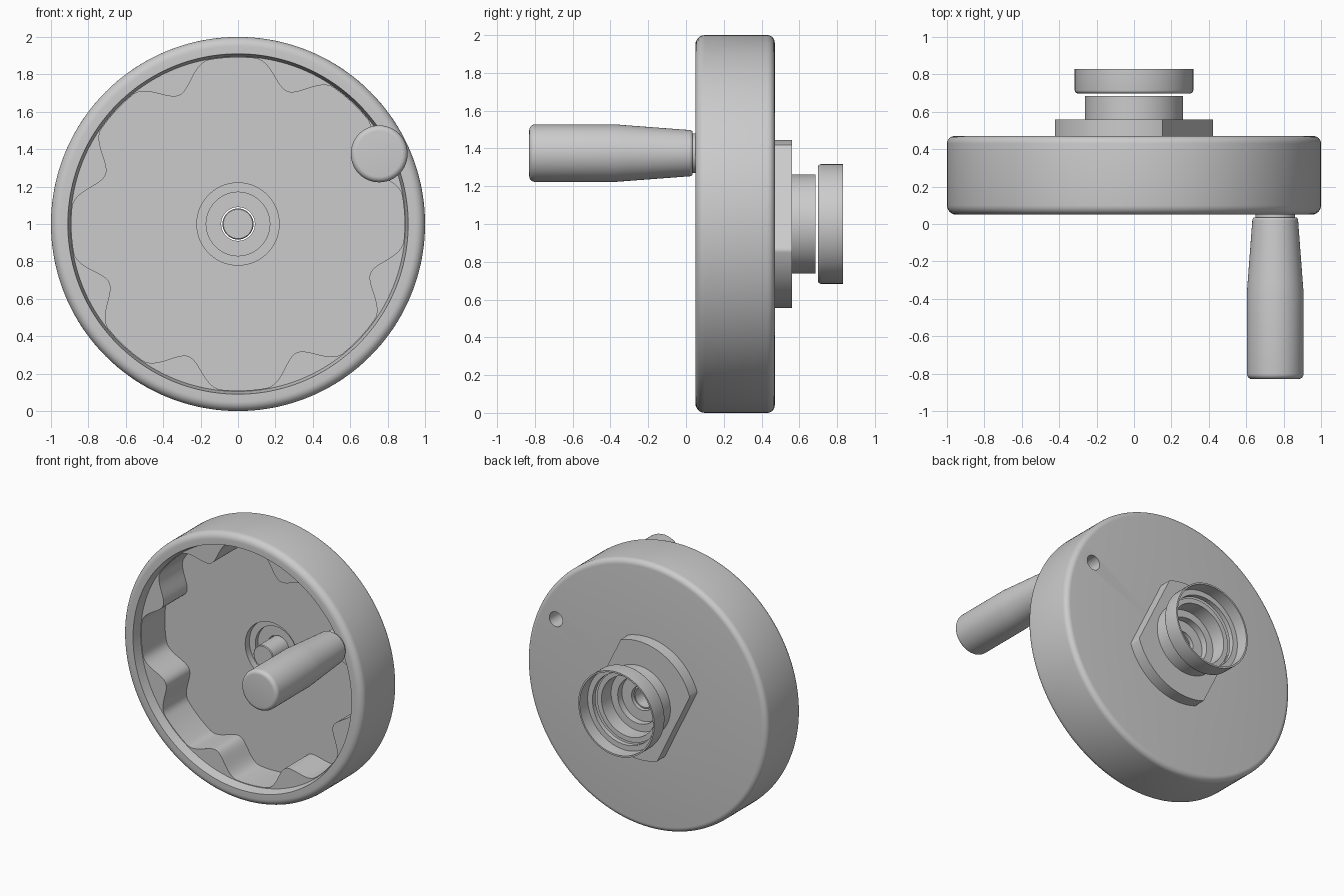
import bpy, bmesh, math
from math import pi, sin, cos, radians

if "Cube" in bpy.data.objects:
    bpy.data.objects.remove(bpy.data.objects["Cube"])

CENTRE = (0, 0, 1)
GRIP = (0.755, 0, 1.375)


def scallop(a):
    # pocket wall: eight rounded bumps between flat lobes
    t = (a - radians(24.5) + pi / 8) % (pi / 4) - pi / 8
    u = min(abs(t) / radians(14.5), 1)
    return 0.755 + 0.135 * (1 - cos(pi * u)) / 2


def flats(a):
    # round boss with two parallel flats
    return min(0.445, 0.32 / max(abs(cos(a - radians(26))), 1e-4))


def fillet(r, y, rad, a0, a1, steps=6):
    # arc of (radius, y) points around a corner centre
    return [(r + rad * cos(radians(a0 + (a1 - a0) * i / steps)),
             y + rad * sin(radians(a0 + (a1 - a0) * i / steps))) for i in range(steps + 1)]


def smooth(ob):
    bpy.ops.object.select_all(action='DESELECT')
    bpy.context.view_layer.objects.active = ob
    ob.select_set(True)
    bpy.ops.object.shade_smooth_by_angle(angle=radians(30))


def lathe(name, profile, loc, n=96, closed=False):
    # spin (radius, y) pairs about the y axis; radius may be a function of angle
    bm = bmesh.new()
    rings = []
    for r, y in profile:
        ring = []
        for i in range(n):
            a = 2 * pi * i / n
            q = r(a) if callable(r) else r
            ring.append(bm.verts.new((q * cos(a), y, q * sin(a))))
        rings.append(ring)
    pairs = list(zip(rings, rings[1:]))
    if closed:
        pairs.append((rings[-1], rings[0]))
    else:
        bm.faces.new(rings[0])
        bm.faces.new(rings[-1])
    for p, q in pairs:
        for i in range(n):
            j = (i + 1) % n
            bm.faces.new((p[i], p[j], q[j], q[i]))
    bmesh.ops.recalc_face_normals(bm, faces=bm.faces)
    me = bpy.data.meshes.new(name)
    bm.to_mesh(me)
    bm.free()
    ob = bpy.data.objects.new(name, me)
    bpy.context.collection.objects.link(ob)
    ob.location = loc
    smooth(ob)
    return ob


# wheel body: rounded rim, chamfered mouth, scalloped pocket, central bore
body = lathe("wheel_body",
             [(0.22, 0.47)]
             + fillet(0.96, 0.43, 0.04, 90, 0)
             + fillet(0.95, 0.10, 0.05, 0, -90)
             + [(0.91, 0.05), (0.895, 0.12), (scallop, 0.12), (scallop, 0.40), (0.22, 0.40)],
             CENTRE, n=288, closed=True)

# blind hole behind the grip
cutter = lathe("grip_hole_cutter", [(0.055, 0.32), (0.055, 0.6)], GRIP, n=48)
cutter.hide_render = True
bpy.context.view_layer.update()
mod = body.modifiers.new("grip_hole", 'BOOLEAN')
mod.operation = 'DIFFERENCE'
mod.solver = 'EXACT'
mod.object = cutter
bpy.context.view_layer.objects.active = body
bpy.ops.object.modifier_apply(modifier=mod.name)
bpy.data.objects.remove(cutter)
smooth(body)

# hub: flatted boss, collar and stepped bore with a thin web
lathe("hub",
      [(0.22, 0.47), (flats, 0.47), (flats, 0.56), (0.262, 0.56), (0.262, 0.685),
       (0.225, 0.685), (0.225, 0.57), (0.17, 0.57), (0.17, 0.52), (0.09, 0.52),
       (0.09, 0.48), (0.17, 0.48), (0.17, 0.45), (0.22, 0.45)],
      CENTRE, n=288, closed=True)

# separate end ring with an inner lip
lathe("end_ring",
      [(0.265, 0.70)] + fillet(0.30, 0.715, 0.017, -90, 0, 4)
      + [(0.317, 0.83), (0.305, 0.83), (0.305, 0.735), (0.265, 0.735)],
      CENTRE, closed=True)

# hollow centre pin, open at the back
lathe("centre_pin",
      [(0.074, 0.33), (0.074, 0.50), (0.083, 0.50), (0.083, 0.305), (0.078, 0.30)][::-1]
      [0:4] + [(0.074, 0.50), (0.074, 0.33)],
      CENTRE, n=64)

# grip: straight barrel tapering to the wheel, plus its neck
lathe("grip",
      fillet(0.122, -0.80, 0.03, -90, 0)
      + [(0.152, -0.37), (0.148, -0.32), (0.122, 0.025), (0.115, 0.035)], GRIP)
lathe("grip_neck", [(0.105, 0.03), (0.105, 0.14)], GRIP, n=64)
